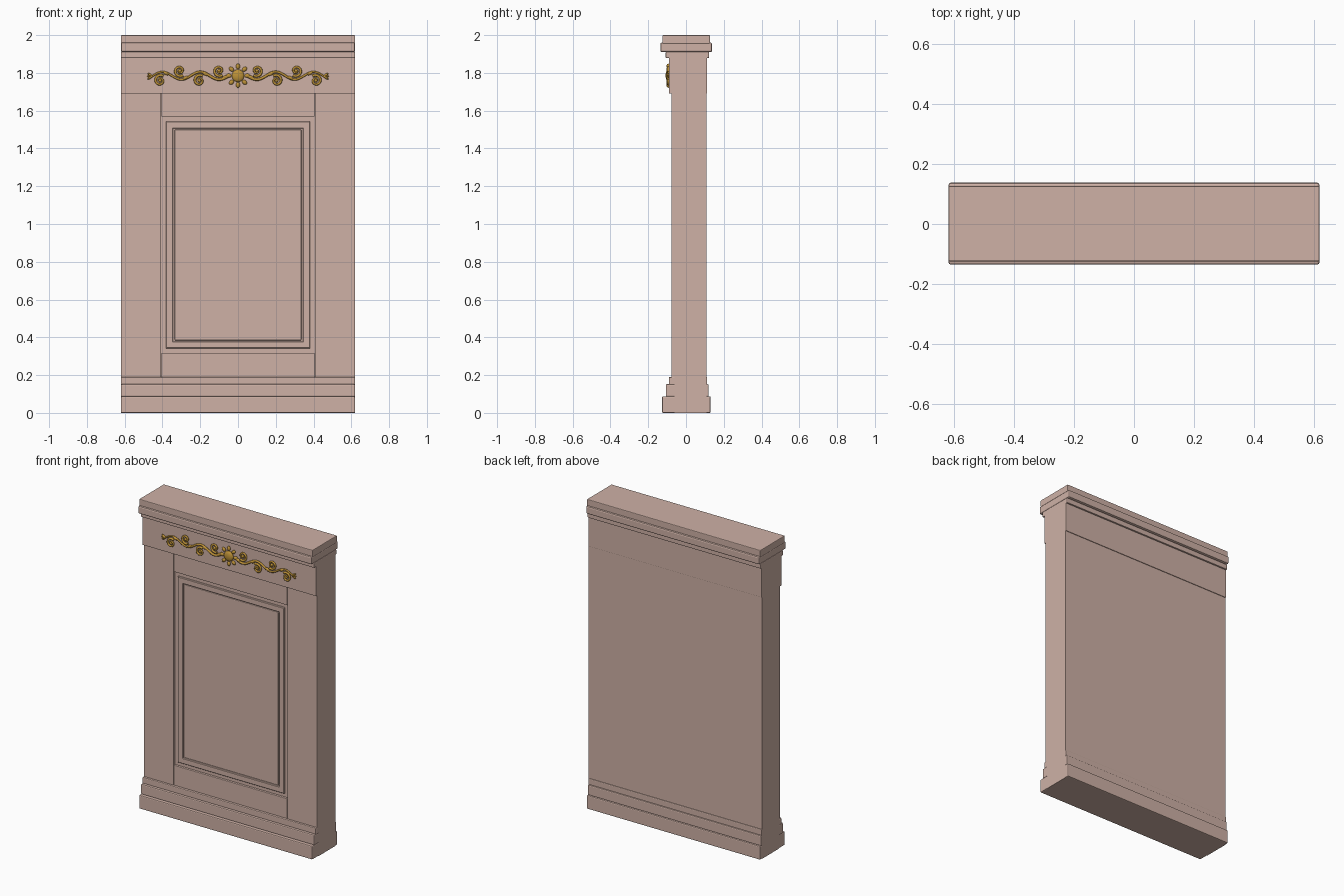
import bpy, bmesh, math
from mathutils import Vector

if "Cube" in bpy.data.objects:
    bpy.data.objects.remove(bpy.data.objects["Cube"])


def material(name, color):
    m = bpy.data.materials.new(name)
    m.diffuse_color = (*color, 1)
    m.use_nodes = True
    m.node_tree.nodes["Principled BSDF"].inputs["Base Color"].default_value = m.diffuse_color
    return m


ROSE = material("rose_paint", (0.62, 0.44, 0.38))
GOLD = material("gilding", (0.52, 0.29, 0.04))


def box(name, x0, x1, y0, y1, z0, z1, bevel=0.0):
    bm = bmesh.new()
    bmesh.ops.create_cube(bm, size=1)
    for v in bm.verts:
        v.co = Vector(((x0 + x1) / 2 + v.co.x * (x1 - x0),
                       (y0 + y1) / 2 + v.co.y * (y1 - y0),
                       (z0 + z1) / 2 + v.co.z * (z1 - z0)))
    me = bpy.data.meshes.new(name)
    bm.to_mesh(me)
    bm.free()
    me.materials.append(ROSE)
    ob = bpy.data.objects.new(name, me)
    bpy.context.collection.objects.link(ob)
    if bevel:
        mod = ob.modifiers.new("bevel", "BEVEL")
        mod.width, mod.segments = bevel, 2
    return ob


def frame(name, xo, zo0, zo1, w, y_back, y_front, chamfer):
    # Mitred rectangular moulding: loops swept around the opening
    profile = [(0, y_back), (0, y_front + chamfer), (chamfer, y_front),
               (w - chamfer, y_front), (w, y_front + chamfer), (w, y_back)]
    bm = bmesh.new()
    loops = []
    for d, y in profile:
        x, a, b = xo - d, zo0 + d, zo1 - d
        loops.append([bm.verts.new(p) for p in
                      ((-x, y, a), (x, y, a), (x, y, b), (-x, y, b))])
    for i, l in enumerate(loops):
        n = loops[(i + 1) % len(loops)]
        for k in range(4):
            j = (k + 1) % 4
            bm.faces.new((l[k], l[j], n[j], n[k]))
    bmesh.ops.recalc_face_normals(bm, faces=bm.faces)
    me = bpy.data.meshes.new(name)
    bm.to_mesh(me)
    bm.free()
    me.materials.append(ROSE)
    bpy.context.collection.objects.link(bpy.data.objects.new(name, me))


W = 0.62
# Core slab
box("body", -W, W, -0.062, 0.108, 0.0, 1.70)

# Stepped mouldings: name, front y, back y, bottom, top, bevel
for name, y0, y1, z0, z1, b in [
        ("plinth", -0.127, 0.130, 0.0, 0.088, 0.006),
        ("base_middle", -0.107, 0.120, 0.085, 0.152, 0.006),
        ("base_upper", -0.091, 0.112, 0.148, 0.190, 0.005),
        ("frieze", -0.090, 0.112, 1.69, 1.885, 0.002),
        ("cornice_bed", -0.108, 0.122, 1.878, 1.912, 0.005),
        ("cornice_band", -0.136, 0.138, 1.910, 1.960, 0.008),
        ("cornice_top", -0.125, 0.127, 1.955, 2.0, 0.004)]:
    box(name, -W, W, y0, y1, z0, z1, b)

# Stiles and rails of the front frame
for s, side in ((-1, "left"), (1, "right")):
    xs = sorted((s * 0.407, s * W))
    box(side + "_stile", xs[0], xs[1], -0.078, -0.055, 0.185, 1.695, 0.003)
box("lower_rail", -0.405, 0.405, -0.076, -0.055, 0.185, 0.318, 0.003)
box("upper_rail", -0.405, 0.405, -0.076, -0.055, 1.568, 1.695, 0.003)

# Panel moulding and raised field
frame("panel_moulding", 0.381, 0.342, 1.543, 0.037, -0.055, -0.073, 0.003)
box("panel_field", -0.335, 0.335, -0.068, -0.055, 0.384, 1.500, 0.004)

# Gilded ornament on the frieze
ZC, YF = 1.785, -0.094


def bead(name, x, z, rx, rz, ry=0.009, ang=0.0, y=YF):
    bpy.ops.mesh.primitive_uv_sphere_add(segments=16, ring_count=10, radius=1,
                                         location=(x, y, z), rotation=(0, -ang, 0))
    ob = bpy.context.object
    ob.name = name
    ob.scale = (rx, ry, rz)
    ob.data.materials.append(GOLD)
    bpy.ops.object.shade_smooth()


def tube(name, paths, r):
    cu = bpy.data.curves.new(name, "CURVE")
    cu.dimensions = "3D"
    cu.bevel_depth, cu.bevel_resolution = r, 2
    cu.use_fill_caps = True
    for pts in paths:
        sp = cu.splines.new("POLY")
        sp.points.add(len(pts) - 1)
        for i, (x, z) in enumerate(pts):
            sp.points[i].co = (x, YF, z, 1)
            sp.points[i].radius = 1 - 0.4 * i / len(pts)
    cu.materials.append(GOLD)
    bpy.context.collection.objects.link(bpy.data.objects.new(name, cu))


# Central flower
bead("flower_centre", 0, ZC, 0.033, 0.033, 0.014)
for i in range(8):
    a = i * math.pi / 4
    bead("petal", 0.049 * math.cos(a), ZC + 0.049 * math.sin(a), 0.015, 0.011, ang=a)


def wave(x):
    return ZC - 0.02 * math.cos(math.pi * (x - 0.10) / 0.1)


for s, side in ((-1, "left"), (1, "right")):
    # Undulating stem
    xs = [0.05 + 0.425 * i / 60 for i in range(61)]
    tube(side + "_stem", [[(s * x, wave(x)) for x in xs]], 0.008)
    # Alternating volutes
    scrolls = []
    for k in range(4):
        up = 1 if k % 2 == 0 else -1
        cx, cz = 0.10 + 0.104 * k, ZC + up * 0.026
        pts = []
        for i in range(37):
            t = i / 36
            a = -2.2 + t * 8.6
            r = 0.030 * (1 - t) + 0.006 * t
            pts.append((s * (cx + r * math.cos(a)), cz + up * r * math.sin(a)))
        scrolls.append(pts)
        bead(side + "_volute_eye", s * cx, cz, 0.009, 0.009)
        # Small leaf where each volute leaves the stem
        lx = cx - 0.03
        bead(side + "_leaf", s * lx, wave(lx) + up * 0.004, 0.017, 0.008,
             ang=-s * up * 0.5)
    tube(side + "_volutes", scrolls, 0.0075)
    # Pointed tip leaves
    for a in (-0.6, 0, 0.6):
        bead(side + "_tip_leaf", s * (0.458 + 0.008 * math.cos(a)),
             1.782 + 0.012 * math.sin(a), 0.016, 0.006, ang=s * a)
